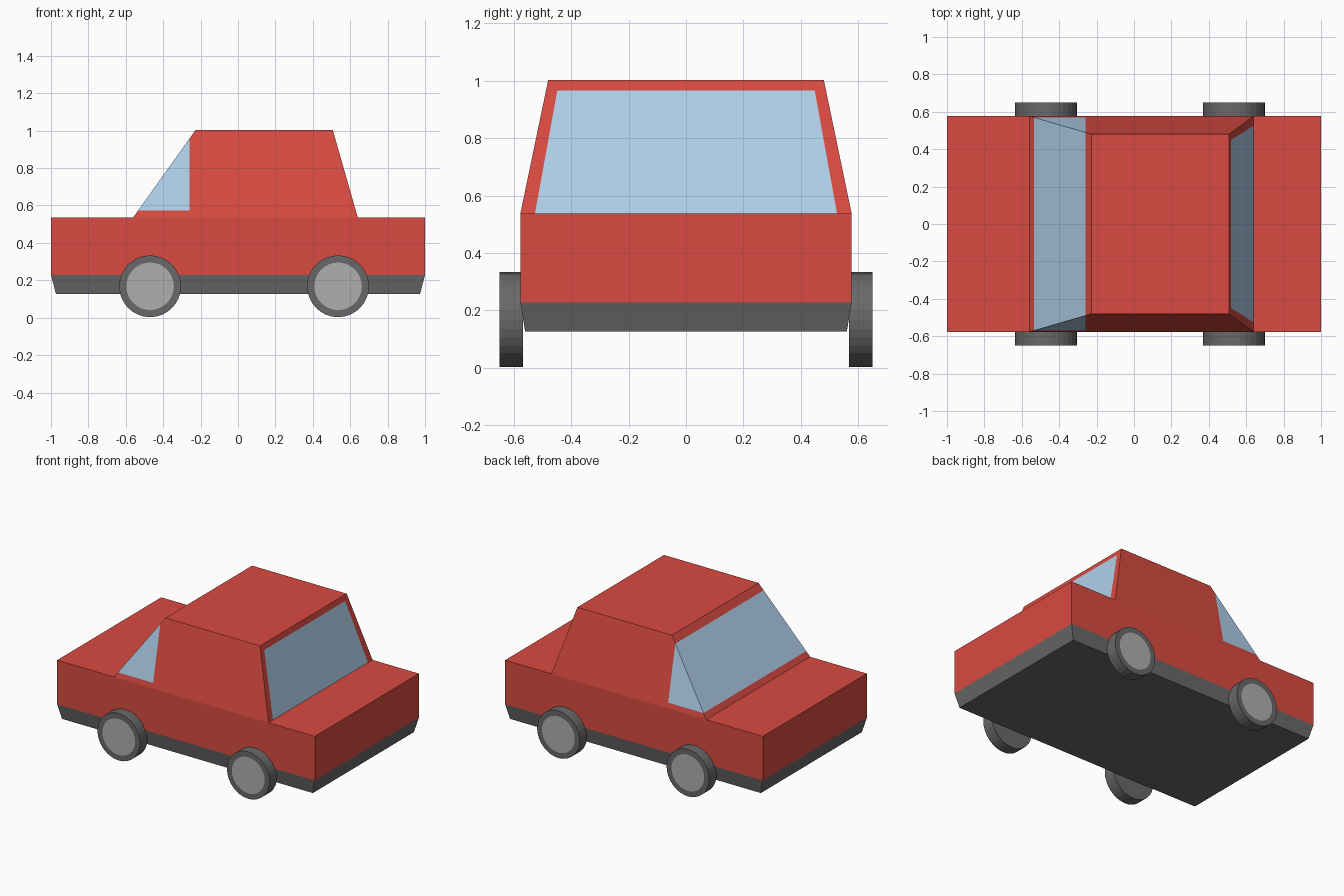
import bpy, bmesh, math
from mathutils import Matrix, Vector

if "Cube" in bpy.data.objects:
    bpy.data.objects.remove(bpy.data.objects["Cube"])


def material(name, rgb):
    m = bpy.data.materials.new(name)
    m.diffuse_color = (*rgb, 1)
    m.use_nodes = True
    m.node_tree.nodes["Principled BSDF"].inputs["Base Color"].default_value = m.diffuse_color
    return m


RED = material("red_paint", (0.69, 0.07, 0.053))
GLASS = material("window_glass", (0.43, 0.63, 0.83))
DARK = material("dark_grey", (0.14, 0.14, 0.14))
LIGHT = material("light_grey", (0.43, 0.43, 0.43))


def frustum(lower, upper):
    """Tapered box; each end is (x0, x1, half_width, z)."""
    bm = bmesh.new()
    bmesh.ops.create_cube(bm, size=2)
    for v in bm.verts:
        x0, x1, w, z = upper if v.co.z > 0 else lower
        v.co = (x1 if v.co.x > 0 else x0, w * v.co.y, z)
    bm.normal_update()
    return bm


def drop_face(bm, direction):
    """Remove a face hidden where two parts meet."""
    faces = [f for f in bm.faces if f.normal.dot(Vector(direction)) > 0.99]
    bmesh.ops.delete(bm, geom=faces, context='FACES_ONLY')


def finish(bm, name, mats):
    me = bpy.data.meshes.new(name)
    bm.to_mesh(me)
    bm.free()
    for m in mats:
        me.materials.append(m)
    ob = bpy.data.objects.new(name, me)
    bpy.context.collection.objects.link(ob)
    return ob


# Main body and tapered underbody
HALF = 0.577
body = frustum((-1, 1, HALF, 0.228), (-1, 1, HALF, 0.537))
drop_face(body, (0, 0, -1))
finish(body, "body", [RED])
sill = frustum((-0.973, 0.973, 0.56, 0.126), (-1, 1, HALF, 0.228))
drop_face(sill, (0, 0, 1))
finish(sill, "underbody", [DARK])

# Cabin
cabin = frustum((-0.56, 0.64, HALF, 0.537), (-0.227, 0.507, 0.48, 1.003))
drop_face(cabin, (0, 0, -1))

# Rear window: inset of the rear face
rear = [f for f in cabin.faces if f.normal.x > 0.8]
bmesh.ops.inset_region(cabin, faces=rear, thickness=0.05)
rear[0].material_index = 1

# Wraparound windscreen: cut the nose of the cabin and paint it as glass
bmesh.ops.bisect_plane(cabin, geom=cabin.verts[:] + cabin.edges[:] + cabin.faces[:],
                       plane_co=(-0.26, 0, 0), plane_no=(1, 0, 0))
nose = {f for f in cabin.faces if max(v.co.x for v in f.verts) < -0.259}
edges = {e for f in nose for e in f.edges}
verts = {v for f in nose for v in f.verts}
bmesh.ops.bisect_plane(cabin, geom=list(verts) + list(edges) + list(nose),
                       plane_co=(0, 0, 0.573), plane_no=(0, 0, 1))
for f in cabin.faces:
    if (max(v.co.x for v in f.verts) < -0.259
            and min(v.co.z for v in f.verts) > 0.572):
        f.material_index = 1
finish(cabin, "cabin", [RED, GLASS])

# Wheels: tyre cylinder with a flush hub on the outer cap
for end, x in (("front", -0.47), ("rear", 0.535)):
    for side, s in (("right", -1), ("left", 1)):
        bm = bmesh.new()
        bmesh.ops.create_cone(bm, cap_ends=True, segments=32,
                              radius1=0.165, radius2=0.165, depth=0.083)
        bm.normal_update()
        cap = [f for f in bm.faces if f.normal.z > 0.9]
        bmesh.ops.inset_region(bm, faces=cap, thickness=0.038)
        cap[0].material_index = 1
        bm.transform(Matrix.Translation((x, s * 0.609, 0.168))
                     @ Matrix.Rotation(-s * math.pi / 2, 4, 'X'))
        finish(bm, f"{end}_{side}_wheel", [DARK, LIGHT])
